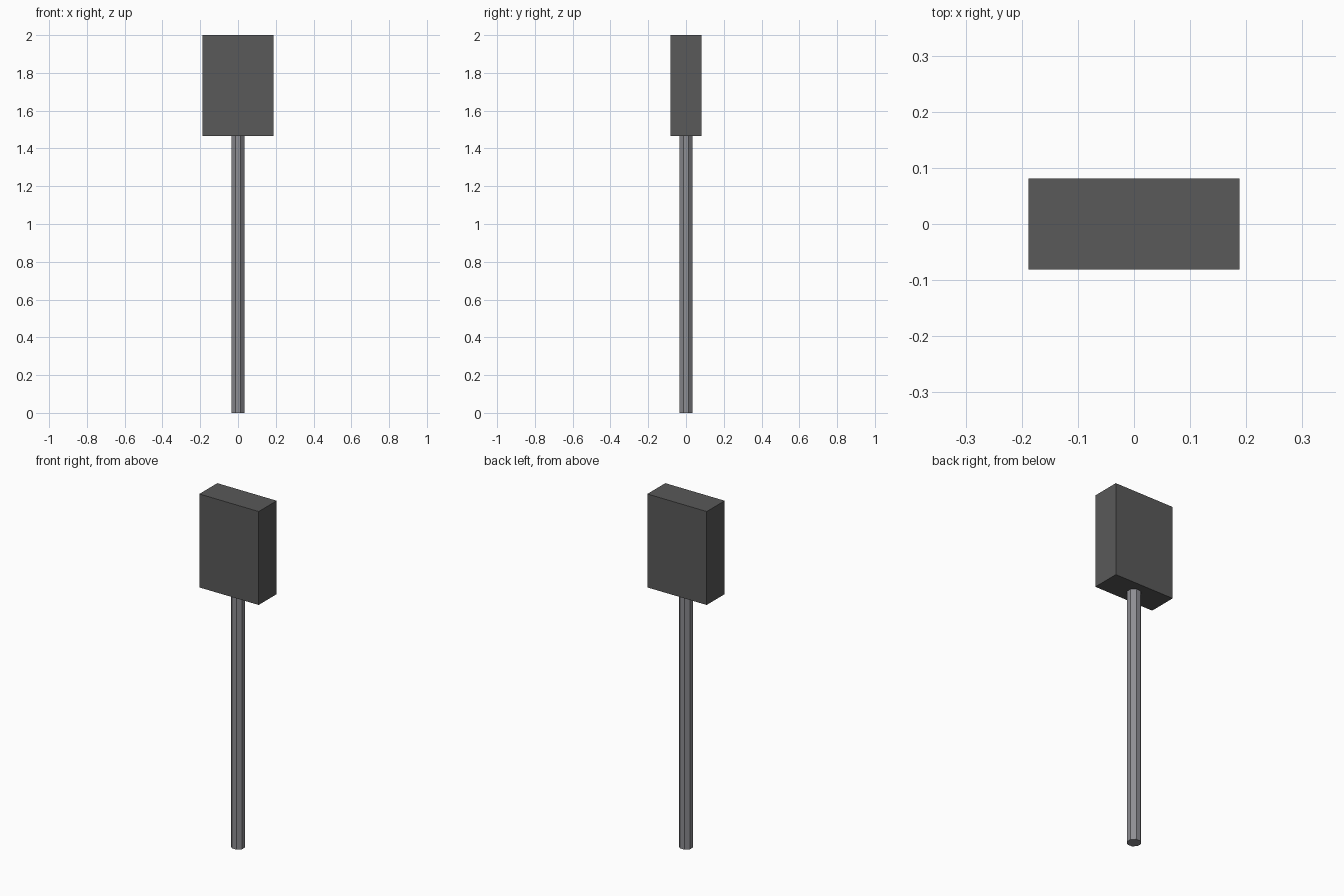
import bpy
from math import pi

if "Cube" in bpy.data.objects:
    bpy.data.objects.remove(bpy.data.objects["Cube"])


def material(name, color):
    mat = bpy.data.materials.new(name)
    mat.use_nodes = True
    mat.diffuse_color = color
    mat.node_tree.nodes["Principled BSDF"].inputs["Base Color"].default_value = color
    return mat


def finish(name, mat):
    obj = bpy.context.object
    obj.name = name
    bpy.ops.object.transform_apply(location=False, rotation=True, scale=True)
    obj.data.materials.append(mat)
    return obj


charcoal = material("charcoal", (0.1, 0.1, 0.1, 1))
steel_grey = material("steel grey", (0.27, 0.27, 0.29, 1))

TOP = 2.0
HEAD_BASE = 1.465
SIDES = 8

# Box head
bpy.ops.mesh.primitive_cube_add(size=1, location=(0, 0, (TOP + HEAD_BASE) / 2))
bpy.context.object.scale = (0.376, 0.162, TOP - HEAD_BASE)
finish("head_box", charcoal)

# Faceted pole, flat side to the front
bpy.ops.mesh.primitive_cylinder_add(vertices=SIDES, radius=0.038, depth=HEAD_BASE,
                                    location=(0, 0, HEAD_BASE / 2),
                                    rotation=(0, 0, pi / SIDES))
finish("pole", steel_grey)
